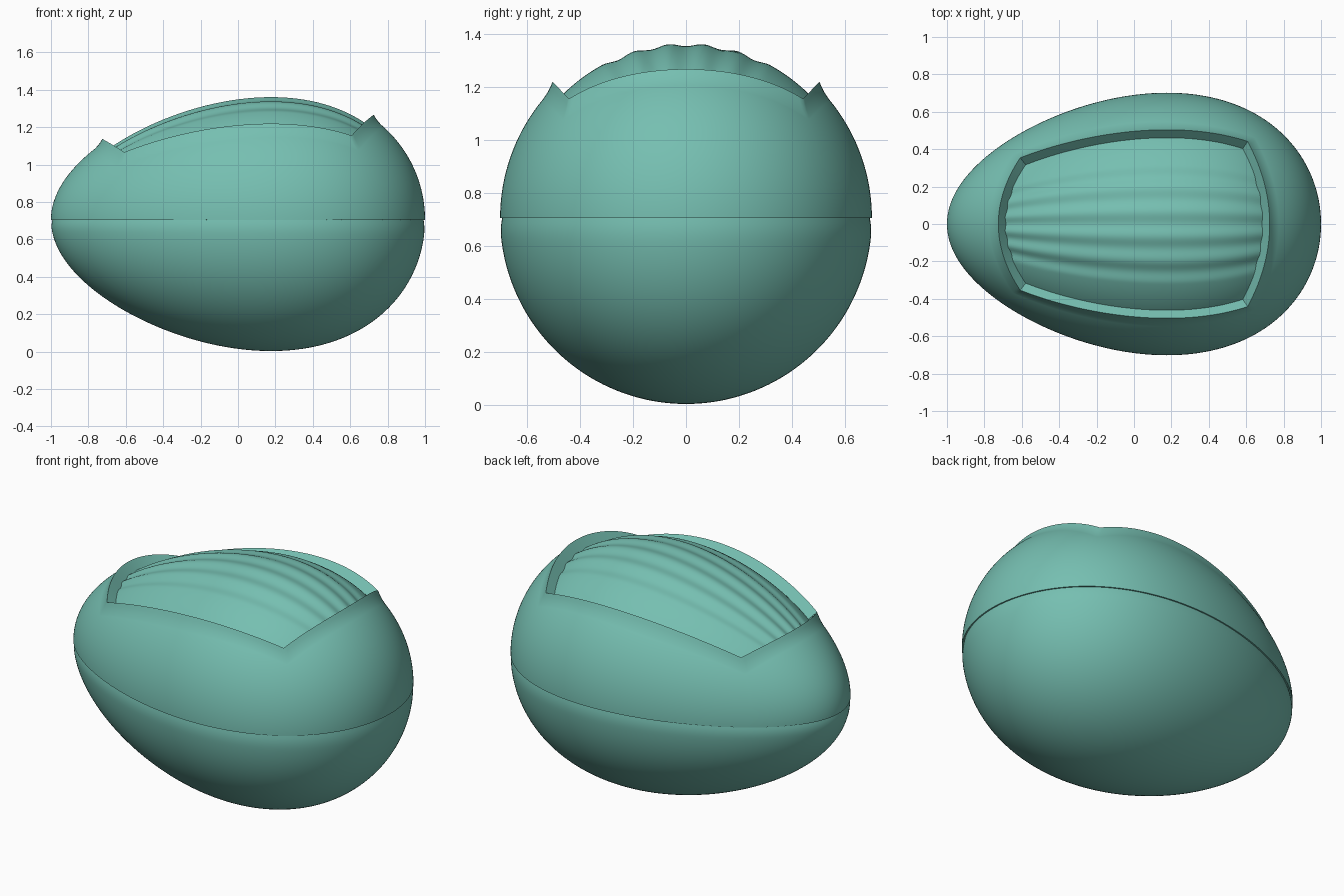
import bpy, bmesh, math
from mathutils import Vector

if "Cube" in bpy.data.objects:
    bpy.data.objects.remove(bpy.data.objects["Cube"])

CZ = 0.705                     # height of the egg axis
A, B = 0.69, 0.13              # egg radius = sqrt(1-x^2) * (A + B*x)


def radius(x):
    return math.sqrt(max(0.0, 1 - x * x)) * (A + B * x)


def on_egg(p, d=0.0, side=1):
    """Lift a plan point onto the egg and offset it by d along the normal."""
    x, y = p
    q = A + B * x
    z = side * math.sqrt(max(0.0, radius(x) ** 2 - y * y))
    n = Vector((x * q * q - (1 - x * x) * q * B, y, z)).normalized()
    return Vector((x, y, z + CZ)) + n * d


def equator(p):
    """Point on the egg's widest outline along the ray from the centre."""
    lo, hi = 0.0, 1.0
    u = p.normalized()
    for _ in range(50):
        m = (lo + hi) / 2
        if abs(u.y * m) < radius(u.x * m):
            lo = m
        else:
            hi = m
    return u * lo


def floor_depth(p):
    """Recessed floor with shallow lengthwise flutes."""
    a = abs(math.degrees(math.asin(max(-1, min(1, p.y / radius(p.x))))))
    flute = 0.5 + 0.5 * math.cos(2 * math.pi * a / 11.6) if a < 29 else 0
    return -0.043 - 0.010 * flute


# outline of the recess: curved sides and bulging ends
SIDE, END = 90, 60
half = []
for i in range(SIDE):
    x = 0.6 - 1.2 * i / SIDE
    half.append(Vector((x, 0.70 * radius(x))))
yl, yr = 0.70 * radius(-0.6), 0.70 * radius(0.6)
left = [Vector((-0.715 + 0.115 * t * t, yl * t))
        for t in (1 - 2 * i / END for i in range(END))]
right = [Vector((0.715 - 0.115 * t * t, yr * t))
         for t in (-1 + 2 * i / END for i in range(END))]
bottom = []
for i in range(SIDE):
    x = -0.6 + 1.2 * i / SIDE
    bottom.append(Vector((x, -0.70 * radius(x))))
outline = half + left + bottom + right
outer = [equator(p) for p in outline]
away = [(q - p).normalized() for p, q in zip(outline, outer)]

rings = []
# fluted floor
for k in range(61):
    rings.append([on_egg(p * (k / 60), floor_depth(p * (k / 60))) for p in outline])
# wall and raised lip
for w, d in ((0, 0.018), (0.015, 0.010), (0.03, 0.004), (0.05, 0)):
    rings.append([on_egg(p + a * w, d) for p, a in zip(outline, away)])
# upper shell down to the seam
for k in range(1, 37):
    s = math.sin(k / 36 * math.pi / 2)
    rings.append([on_egg((p + a * 0.05).lerp(q, s))
                  for p, a, q in zip(outline, away, outer)])
# seam step and lower shell
for k in range(61):
    s = math.cos(k / 60 * math.pi / 2)
    d = -0.008 * max(0, 1 - k / 4) ** 2
    rings.append([on_egg(q * s, d, -1) for q in outer])

bm = bmesh.new()
vr = [[bm.verts.new(v) for v in r] for r in rings]
n = len(outline)
for r0, r1 in zip(vr, vr[1:]):
    for i in range(n):
        j = (i + 1) % n
        bm.faces.new((r0[i], r1[i], r1[j], r0[j]))
bmesh.ops.remove_doubles(bm, verts=bm.verts, dist=1e-5)
bmesh.ops.recalc_face_normals(bm, faces=bm.faces)
me = bpy.data.meshes.new("egg_shell")
bm.to_mesh(me)
bm.free()
egg = bpy.data.objects.new("egg_shell", me)
bpy.context.collection.objects.link(egg)

# teal finish
mat = bpy.data.materials.new("teal")
mat.diffuse_color = (0.18, 0.52, 0.44, 1)
mat.use_nodes = True
mat.node_tree.nodes["Principled BSDF"].inputs["Base Color"].default_value = mat.diffuse_color
me.materials.append(mat)

bpy.context.view_layer.objects.active = egg
egg.select_set(True)
bpy.ops.object.shade_smooth_by_angle(angle=math.radians(35))
